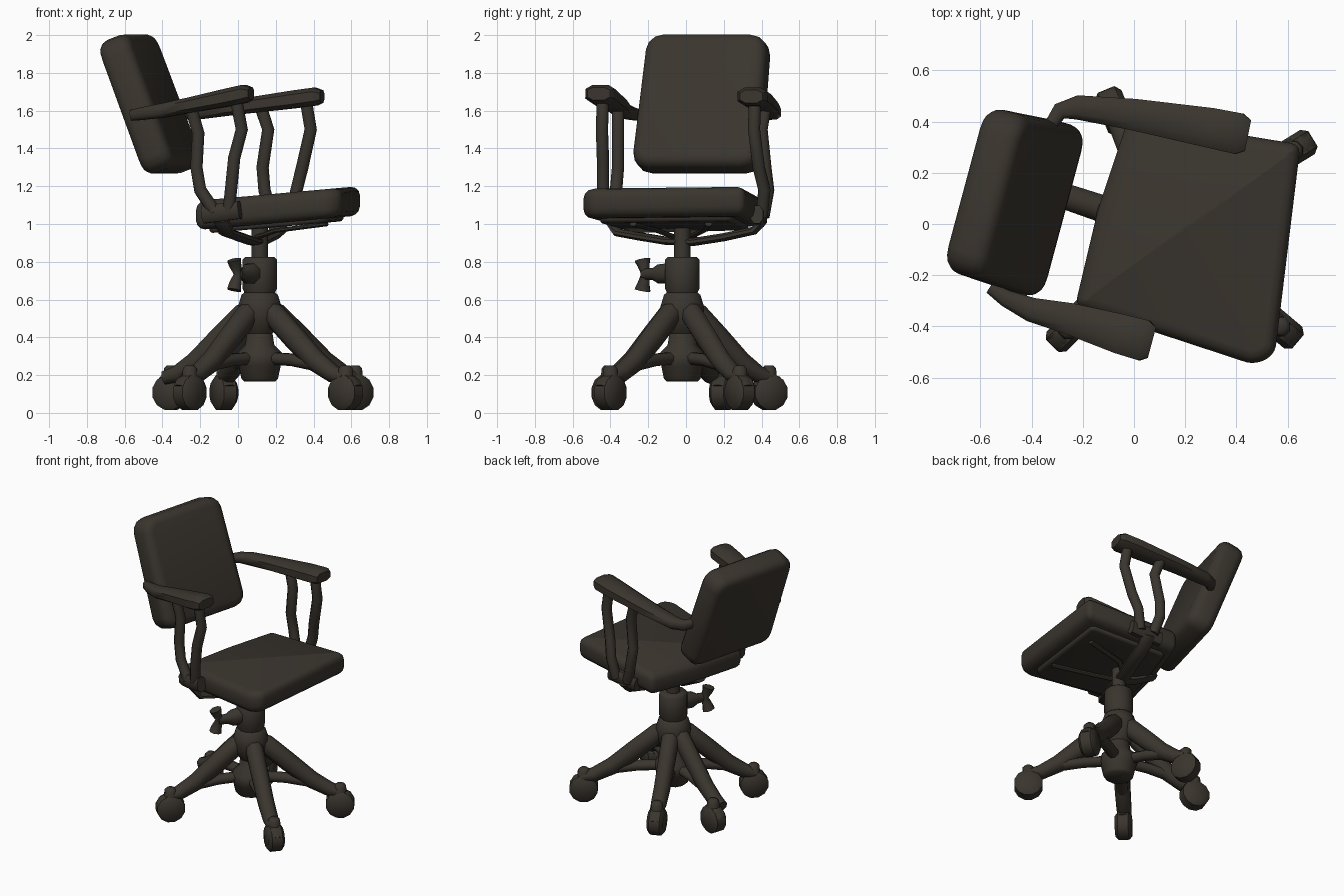
import bpy, bmesh, math
from mathutils import Vector, Matrix

if "Cube" in bpy.data.objects:
    bpy.data.objects.remove(bpy.data.objects["Cube"])

brown = bpy.data.materials.new("dark_brown")
brown.use_nodes = True
colour = (0.042, 0.035, 0.027, 1)
brown.diffuse_color = colour
bsdf = next(n for n in brown.node_tree.nodes if n.type == 'BSDF_PRINCIPLED')
bsdf.inputs["Base Color"].default_value = colour
bsdf.inputs["Roughness"].default_value = 0.8


def finish(name, bm, angle=50):
    bmesh.ops.recalc_face_normals(bm, faces=bm.faces)
    mesh = bpy.data.meshes.new(name)
    bm.to_mesh(mesh)
    bm.free()
    obj = bpy.data.objects.new(name, mesh)
    bpy.context.collection.objects.link(obj)
    mesh.materials.append(brown)
    bpy.ops.object.select_all(action='DESELECT')
    obj.select_set(True)
    bpy.context.view_layer.objects.active = obj
    bpy.ops.object.shade_smooth_by_angle(angle=math.radians(angle))
    return obj


def sweep(name, path, sizes, ref=(0, 0, 1), sides=8, square=1.0):
    """Loft a rounded section (width, height) along a path."""
    pts = [Vector(p) for p in path]
    ref = Vector(ref)
    bm = bmesh.new()
    rings = []
    for i, p in enumerate(pts):
        t = (pts[min(i + 1, len(pts) - 1)] - pts[max(i - 1, 0)]).normalized()
        side = t.cross(ref).normalized()
        up = side.cross(t)
        w, h = sizes[i] if isinstance(sizes, list) else sizes
        ring = []
        for k in range(sides):
            a = 2 * math.pi * (k + 0.5) / sides
            c, s = math.cos(a), math.sin(a)
            x = math.copysign(abs(c) ** square, c) * w / 2
            y = math.copysign(abs(s) ** square, s) * h / 2
            ring.append(bm.verts.new(p + side * x + up * y))
        rings.append(ring)
    for a, b in zip(rings, rings[1:]):
        for k in range(sides):
            n = (k + 1) % sides
            bm.faces.new((a[k], a[n], b[n], b[k]))
    bm.faces.new(rings[0])
    bm.faces.new(rings[-1])
    return finish(name, bm)


def cushion(name, outline, thick, corner, edge, matrix):
    """Extrude an outline, round its corners, then its rims."""
    bm = bmesh.new()
    base = bm.faces.new([bm.verts.new((x, y, -thick / 2)) for x, y in outline])
    ext = bmesh.ops.extrude_face_region(bm, geom=[base])
    top = [v for v in ext['geom'] if isinstance(v, bmesh.types.BMVert)]
    bmesh.ops.translate(bm, verts=top, vec=(0, 0, thick))
    posts = [e for e in bm.edges if abs(e.verts[0].co.z - e.verts[1].co.z) > thick / 2]
    bmesh.ops.bevel(bm, geom=posts, offset=corner, segments=3, profile=0.5, affect='EDGES')
    rims = [e for e in bm.edges if abs(e.verts[0].co.z - e.verts[1].co.z) < thick / 2]
    bmesh.ops.bevel(bm, geom=rims, offset=edge, segments=3, profile=0.5, affect='EDGES')
    bm.transform(matrix)
    return finish(name, bm, 60)


def turned(name, profile, centre, sides=12):
    """Stack of (radius, z) rings around a vertical axis."""
    path = [(centre[0], centre[1], z) for r, z in profile]
    return sweep(name, path, [(2 * r, 2 * r) for r, z in profile], (1, 0, 0), sides)


# Seat cushion, tilted up towards its front
slope = Matrix.Identity(4)
slope[2][0] = 0.09
slope[2][3] = 1.083 - 0.09 * 0.2
seat_outline = [(-0.23, -0.32), (0.47, -0.55), (0.55, -0.51), (0.65, 0.31), (-0.02, 0.42), (-0.14, 0.06)]
cushion("seat", seat_outline, 0.155, 0.035, 0.05, slope)
pan_outline = [(x * 0.82 + 0.03, y * 0.82 - 0.01) for x, y in seat_outline]
cushion("seat_pan", pan_outline, 0.05, 0.03, 0.02, Matrix.Translation((0, 0, -0.075)) @ slope)

# Backrest, turned slightly and leaning back
w, h = 0.347, 0.377
tilt = (Matrix.Translation((-0.467, 0.09, 1.635)) @ Matrix.Rotation(math.radians(-15), 4, 'Z')
        @ Matrix.Rotation(math.radians(90 - 21), 4, 'Y'))
cushion("backrest", [(-h, -w * 0.95), (h, -w), (h, w), (-h, w * 0.95)], 0.18, 0.09, 0.055, tilt)

# Armrests with flattened pads
pad = [(0.05, 0.06), (0.07, 0.07), (0.1, 0.08), (0.13, 0.085), (0.165, 0.1), (0.17, 0.1), (0.13, 0.07)]
sweep("right_armrest", [(-0.56, -0.25, 1.575), (-0.5, -0.29, 1.585), (-0.4, -0.335, 1.6),
      (-0.25, -0.37, 1.63), (-0.05, -0.43, 1.67), (0.04, -0.455, 1.69), (0.07, -0.463, 1.69)],
      pad, square=0.7)
sweep("left_armrest", [(-0.33, 0.38, 1.59), (-0.29, 0.44, 1.585), (-0.22, 0.455, 1.59),
      (0.0, 0.427, 1.62), (0.3, 0.375, 1.66), (0.41, 0.352, 1.675), (0.445, 0.345, 1.675)],
      pad, square=0.7)

# Bent posts carrying the armrests
posts = {
    "right_rear_post": [(-0.25, -0.36, 1.62), (-0.21, -0.36, 1.48), (-0.22, -0.36, 1.3),
                        (-0.2, -0.37, 1.18), (-0.12, -0.40, 1.06)],
    "right_front_post": [(-0.01, -0.44, 1.66), (0.02, -0.445, 1.5), (-0.02, -0.44, 1.35),
                         (-0.035, -0.44, 1.2), (-0.05, -0.42, 1.06)],
    "left_rear_post": [(0.12, 0.42, 1.62), (0.16, 0.40, 1.5), (0.13, 0.42, 1.3),
                       (0.14, 0.435, 1.18), (0.18, 0.41, 1.04)],
    "left_front_post": [(0.36, 0.365, 1.65), (0.385, 0.36, 1.5), (0.34, 0.385, 1.3),
                        (0.31, 0.415, 1.18), (0.28, 0.4, 1.04)],
}
for name, path in posts.items():
    sweep(name, path, (0.07, 0.07), (1, 0, 0))

# Brackets and the curved strap joining them beneath the seat
sweep("right_bracket", [(-0.18, -0.365, 1.05), (-0.1, -0.4, 1.06), (0.01, -0.43, 1.075)], (0.08, 0.1), square=0.8)
sweep("left_bracket", [(0.11, 0.395, 1.03), (0.34, 0.375, 1.05)], (0.07, 0.1), square=0.8)
sweep("support_strap", [(-0.09, -0.4, 1.02), (-0.06, -0.36, 0.955), (0.0, -0.25, 0.935), (0.07, -0.1, 0.91),
      (0.12, 0.04, 0.905), (0.17, 0.2, 0.93), (0.21, 0.36, 0.965), (0.22, 0.41, 1.02)], (0.1, 0.045))
sweep("rear_strap", [(0.1, -0.02, 0.9), (0.0, 0.01, 0.93), (-0.14, 0.03, 1.0)], (0.1, 0.045))
for side in (-1, 1):
    sweep("seat_rail", [(0.1, -0.02 + side * 0.04, 0.93), (0.2, -0.03 + side * 0.12, 0.965),
          (0.47, -0.08 + side * 0.2, 1.0)], (0.04, 0.025))

# Central column, collar and lower hub
axis = Vector((0.115, -0.02, 0))
turned("shaft", [(0.045, 0.75), (0.045, 1.03)], axis)
turned("collar", [(0.08, 0.56), (0.085, 0.64), (0.095, 0.66), (0.095, 0.81), (0.08, 0.825)], axis)
turned("upper_hub", [(0.07, 0.42), (0.11, 0.48), (0.12, 0.56), (0.1, 0.625), (0.08, 0.64)], axis)
turned("lower_hub", [(0.085, 0.165), (0.1, 0.18), (0.115, 0.25), (0.125, 0.27), (0.12, 0.32),
       (0.08, 0.36), (0.06, 0.48)], axis)

# Winged clamp knob
sweep("clamp_stem", [(0.09, -0.06, 0.74), (0.05, -0.14, 0.735), (0.03, -0.17, 0.735), (0.0, -0.23, 0.735)],
      [(0.1, 0.12), (0.1, 0.11), (0.06, 0.07), (0.05, 0.06)])
sweep("clamp_wing", [(-0.02, -0.23, 0.81), (-0.015, -0.225, 0.785), (0.0, -0.215, 0.735),
      (-0.015, -0.225, 0.68), (-0.02, -0.23, 0.65)],
      [(0.09, 0.08), (0.07, 0.07), (0.05, 0.05), (0.07, 0.07), (0.09, 0.08)], (1, 0, 0))

# Five legs, each with a brace and a caster; the rear caster is swivelled aside
legs = [((0.62, 0.29), (0.62, 0.285)), ((0.56, -0.395), (0.57, -0.4)), ((-0.265, -0.41), (-0.255, -0.41)),
        ((-0.07, 0.435), (-0.075, 0.44)), ((-0.38, 0.145), (-0.355, 0.195))]
for tip, wheel in legs:
    out = Vector((*tip, 0)) - axis

    def at(f, z):
        return axis + out * f + Vector((0, 0, z))

    sweep("leg", [at(0.03, 0.56), at(0.17, 0.52), at(0.42, 0.395), at(0.68, 0.27), at(0.88, 0.205), at(1.02, 0.185)],
          [(0.1, 0.1), (0.12, 0.13), (0.115, 0.13), (0.11, 0.115), (0.105, 0.095), (0.09, 0.075)])
    sweep("leg_brace", [at(0.1, 0.29), at(0.4, 0.28), at(0.72, 0.25)], (0.08, 0.07))
    along = out.normalized()
    across = Vector((-along.y, along.x, 0))
    hub = Vector((*wheel, 0.108))
    # Wheel with softened rims
    sweep("caster_wheel", [hub + across * d for d in (-0.055, -0.035, 0.035, 0.055)],
          [(0.14, 0.14), (0.19, 0.19), (0.19, 0.19), (0.14, 0.14)], sides=12)
    # Low hood arching over the wheel
    hood = [hub + along * math.cos(a) * 0.082 + Vector((0, 0, math.sin(a) * 0.085))
            for a in (math.radians(d) for d in (20, 55, 90, 125, 160))]
    sweep("caster_hood", hood, (0.035, 0.08), across)
    turned("caster_stem", [(0.045, 0.17), (0.04, 0.235), (0.025, 0.25)], hub, 8)
